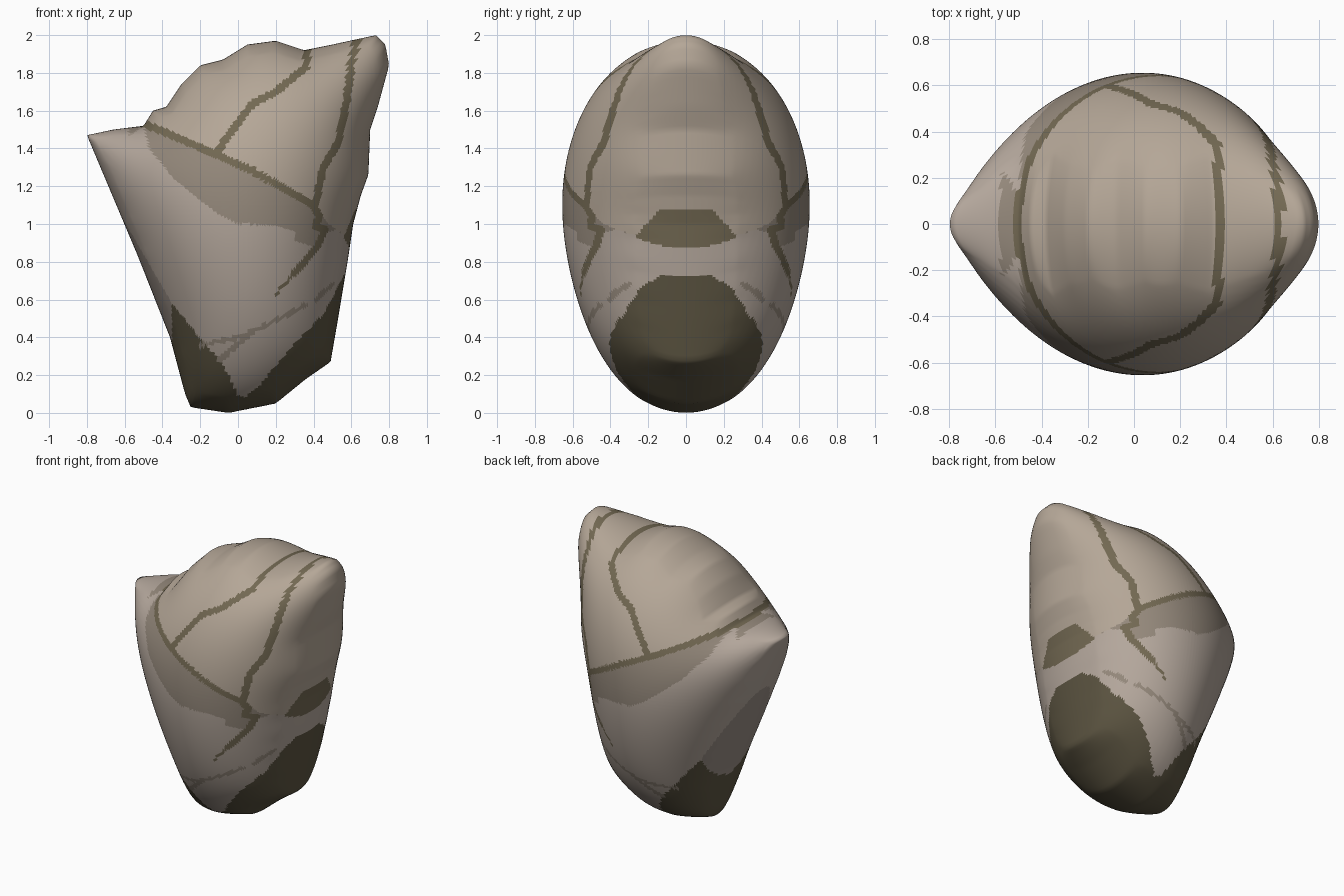
import bpy, bmesh, math
from mathutils import Vector
from mathutils.geometry import intersect_point_line

cube = bpy.data.objects.get("Cube")
if cube:
    bpy.data.objects.remove(cube)


def path(text):
    """Read 'x,z x,z ...' given in hundredths."""
    return [Vector([int(n) / 100 for n in p.split(",")]) for p in text.split()]


# Side outline of the boulder
OUTLINE = path("-80,147 -66,150 -50,152 -45,160 -38,162 -30,174 -20,184 -8,187 5,195 20,197 35,192 "
               "50,195 73,200 78,195 80,184 74,162 70,150 69,126 65,115 61,100 58,80 55,62 53,50 "
               "49,27 36,18 20,5 -5,0 -25,3 -28,10 -36,40 -53,83")
CENTRE = Vector((0.05, 1.1))
HALF_DEPTH = 0.655

# Painted patches and cracks, later ones cover earlier ones
PATCHES = [
    ("taupe_band", path("-62,160 -57,147 -50,152 -47,140 -35,125 -22,114 -10,105 0,100 20,99 30,96 30,91 "
                        "40,88 46,95 52,97 58,93 70,93 90,130 90,210 -50,210")),
    ("warm_tan", path("-50,153 -12,137 10,127 40,110 42,107 48,100 58,93 70,93 90,130 90,210 -50,210")),
    ("grey_side", path("-64,108 -35,58 -35,36 -50,36")),
    ("dark_olive", path("-35,58 -22,42 -10,28 -5,20 0,9 3,8 10,13 20,25 30,37 45,52 51,63 56,73 "
                        "70,70 70,-10 -35,-10 -40,36 -35,36")),
    ("olive_crack", path("56,93 62,108 70,108 70,82 62,82")),
]
CRACKS = [
    ("olive_crack", .020, path("-50,153 -42,150 -12,137 10,127 40,110 43,104 41,99 46,97")),
    ("olive_crack", .020, path("-12,137 -5,147 8,164 20,170 36,183 37,193")),
    ("olive_crack", .020, path("41,110 45,130 53,143 57,162 60,185 63,198")),
    ("olive_crack", .018, path("46,97 42,88 30,74")),
    ("olive_crack", .009, path("30,74 20,63")),
    ("taupe_band", .012, path("-20,36 0,40 10,44 36,57")),
    ("taupe_band", .011, path("41,60 50,68")),
    ("taupe_band", .014, path("-10,28 8,43")),
]
COLOURS = {
    "pale_stone": (.46, .39, .335),
    "warm_tan": (.46, .385, .31),
    "taupe_band": (.30, .25, .20),
    "grey_side": (.32, .27, .235),
    "olive_crack": (.17, .14, .085),
    "dark_olive": (.105, .088, .052),
}


def inside(p, poly):
    hit = False
    for a, b in zip(poly, poly[1:] + poly[:1]):
        if (a.y > p.y) != (b.y > p.y) and p.x < a.x + (p.y - a.y) * (b.x - a.x) / (b.y - a.y):
            hit = not hit
    return hit


def near(p, line, width):
    for a, b in zip(line, line[1:]):
        q, t = intersect_point_line(p, a, b)
        q = a.lerp(b, min(1, max(0, t)))
        if (p - q.to_2d()).length < width:
            return True
    return False


def colour_at(p):
    name = "pale_stone"
    for colour, poly in PATCHES:
        if inside(p, poly):
            name = colour
    for colour, width, line in CRACKS:
        if near(p, line, width):
            name = colour
    return name


def reach(d):
    """Distance from the centre to the outline along direction d."""
    best = 0
    for a, b in zip(OUTLINE, OUTLINE[1:] + OUTLINE[:1]):
        e, w = b - a, a - CENTRE
        det = d.cross(e)
        if abs(det) > 1e-9 and -1e-6 <= w.cross(d) / det <= 1 + 1e-6:
            best = max(best, w.cross(e) / det)
    return best


# Inflate the outline: a membrane under even pressure, held at the edge
STEP, NX, NZ = 0.025, 68, 84
ORIGIN = Vector((-0.85, -0.05))
field = [[0.0] * NZ for _ in range(NX)]
cells = [(i, j) for i in range(1, NX - 1) for j in range(1, NZ - 1)
         if inside(ORIGIN + Vector((i, j)) * STEP, OUTLINE)]
for _ in range(220):
    for i, j in cells:
        u = (field[i - 1][j] + field[i + 1][j] + field[i][j - 1] + field[i][j + 1] + 1) / 4
        field[i][j] += 1.88 * (u - field[i][j])
peak = max(map(max, field))


def pressure(p):
    q = (p - ORIGIN) / STEP
    i, j = int(q.x), int(q.y)
    s, t = q.x - i, q.y - j
    return ((field[i][j] * (1 - s) + field[i + 1][j] * s) * (1 - t)
            + (field[i][j + 1] * (1 - s) + field[i + 1][j + 1] * s) * t) / peak


def depth(d, length, r):
    k = min(r, 0.93)
    u = pressure(CENTRE + d * length * k) * (1 - r * r) / (1 - k * k)
    return HALF_DEPTH * math.sqrt(max(0, u))


# Front half shell, as rings from the centre out to the edge
RINGS, SPOKES = 72, 320
bm = bmesh.new()
pole = bm.verts.new((CENTRE.x, -depth(Vector((1, 0)), 1, 0), CENTRE.y))
spokes = []
for s in range(SPOKES):
    a = math.tau * s / SPOKES
    d = Vector((math.cos(a), math.sin(a)))
    length = reach(d)
    column = [pole]
    for k in range(1, RINGS + 1):
        r = math.sin(math.pi / 2 * k / RINGS)
        p = CENTRE + d * length * r
        column.append(bm.verts.new((p.x, -depth(d, length, r) if k < RINGS else 0, p.y)))
    spokes.append(column)

names = list(COLOURS)
for s in range(SPOKES):
    a, b = spokes[s], spokes[(s + 1) % SPOKES]
    for k in range(RINGS):
        ring = [a[k], a[k + 1], b[k + 1]] + ([b[k]] if k else [])
        face = bm.faces.new(ring)
        c = face.calc_center_median()
        face.material_index = names.index(colour_at(Vector((c.x, c.z))))
        face.smooth = True

mesh = bpy.data.meshes.new("boulder")
bm.to_mesh(mesh)
bm.free()
for name, rgb in COLOURS.items():
    mat = bpy.data.materials.new(name)
    mat.use_nodes = True
    mat.diffuse_color = (*rgb, 1)
    bsdf = mat.node_tree.nodes["Principled BSDF"]
    bsdf.inputs["Base Color"].default_value = (*rgb, 1)
    bsdf.inputs["Roughness"].default_value = 0.8
    mesh.materials.append(mat)

# Mirrored back half
boulder = bpy.data.objects.new("boulder", mesh)
bpy.context.collection.objects.link(boulder)
mirror = boulder.modifiers.new("back_half", "MIRROR")
mirror.use_axis = (False, True, False)
mirror.merge_threshold = 0.0005
